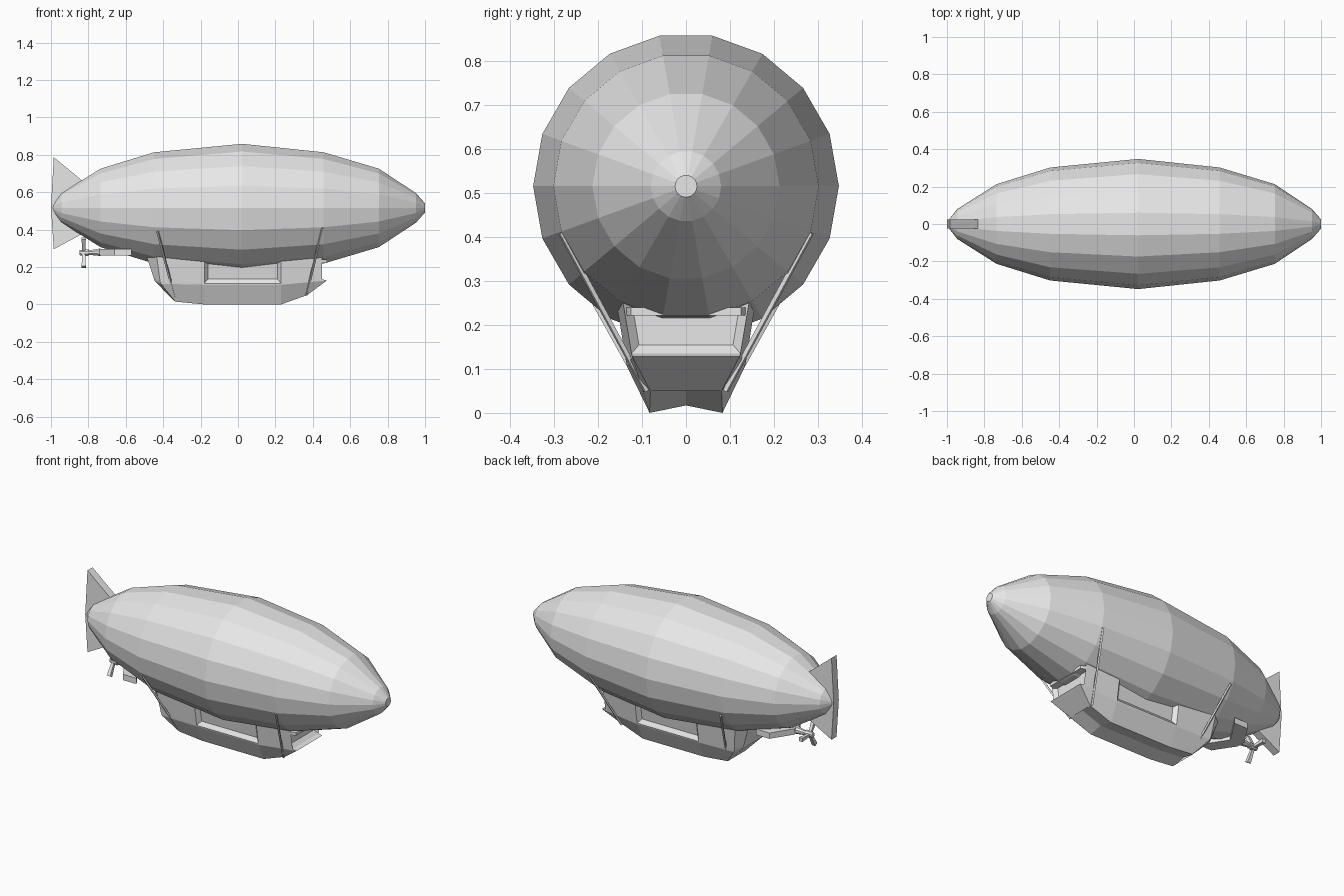
import bpy, bmesh
from math import sin, cos, radians
from mathutils import Vector

cube = bpy.data.objects.get("Cube")
if cube:
    bpy.data.objects.remove(cube, do_unlink=True)

grey = bpy.data.materials.new("plain grey")
grey.use_nodes = True
colour = (0.8, 0.8, 0.8, 1)
grey.diffuse_color = colour
grey.node_tree.nodes["Principled BSDF"].inputs["Base Color"].default_value = colour


def finish(bm, name):
    bmesh.ops.recalc_face_normals(bm, faces=bm.faces)
    mesh = bpy.data.meshes.new(name)
    bm.to_mesh(mesh)
    bm.free()
    mesh.materials.append(grey)
    obj = bpy.data.objects.new(name, mesh)
    bpy.context.collection.objects.link(obj)
    return obj


def loft(bm, rings, closed=True):
    """Skin a row of equal rings; return the side faces, one list per span."""
    rows = [[bm.verts.new(p) for p in ring] for ring in rings]
    n = len(rows[0])
    spans = []
    for a, b in zip(rows, rows[1:]):
        spans.append([bm.faces.new((a[i], a[(i + 1) % n], b[(i + 1) % n], b[i]))
                      for i in range(n)])
    if closed:
        bm.faces.new(rows[0])
        bm.faces.new(rows[-1])
    return rows, spans


def prism(name, outline, lo, hi, place):
    """Extrude a flat outline between two depths."""
    bm = bmesh.new()
    loft(bm, [[place(a, b, d) for a, b in outline] for d in (lo, hi)])
    return finish(bm, name)


def tube(name, start, end, r1, r2, sides):
    start, end = Vector(start), Vector(end)
    turn = (end - start).to_track_quat('Z', 'Y')
    bm = bmesh.new()
    rings = []
    for centre, r in ((start, r1), (end, r2)):
        rings.append([centre + turn @ Vector((r * cos(radians(360 * (i + .5) / sides)),
                                              r * sin(radians(360 * (i + .5) / sides)), 0))
                      for i in range(sides)])
    loft(bm, rings)
    return finish(bm, name)


# Gas envelope: eighteen-sided spindle
AXIS = 0.516
profile = [(-.988, .025), (-.945, .08), (-.735, .213), (-.448, .302), (.022, .348),
           (.458, .302), (.753, .213), (.952, .08), (1, .025)]
bm = bmesh.new()
loft(bm, [[(x, r * cos(radians(20 * i)), AXIS + r * sin(radians(20 * i)))
           for i in range(18)] for x, r in profile])
finish(bm, "envelope")

# Tail fin
prism("tail_fin", [(-.985, .787), (-.8, .635), (-.8, .395), (-.985, .295), (-1, .52)],
      -.024, .024, lambda a, b, d: (a, d, b))

# Gondola: stations from rear to front, each top, sill, belt, bottom
stations = [
    [(-.49, .11, .26), (-.45, .097, .14), (-.445, .095, .125), (-.345, .07, .022)],
    [(-.435, .155, .26), (-.417, .137, .125), (-.412, .135, .11), (-.335, .083, .015)],
    [(-.18, .158, .25), (-.18, .136, .113), (-.18, .134, .105), (-.18, .083, 0)],
    [(.23, .158, .25), (.23, .136, .113), (.23, .134, .105), (.23, .083, 0)],
    [(.45, .145, .26), (.45, .124, .135), (.475, .122, .128), (.37, .081, .05)],
]
bm = bmesh.new()
rings = []
for half in stations:
    x, y, z = half[-1]
    rings.append(half + [(x, 0, z + .017)] + [(px, -py, pz) for px, py, pz in reversed(half)])
rows, spans = loft(bm, rings, closed=False)
panes = []
for row in (rows[0], rows[-1]):
    for i in range(3):
        face = bm.faces.new((row[i], row[i + 1], row[7 - i], row[8 - i]))
        if i == 0 and row is rows[-1]:
            panes.append(face)
    bm.faces.new(row[3:6])
panes += [spans[2][0], spans[2][7]]
bmesh.ops.recalc_face_normals(bm, faces=bm.faces)
# Recessed windows at the front and both sides
bmesh.ops.inset_individual(bm, faces=panes, thickness=.02, depth=-.022, use_even_offset=True)
finish(bm, "gondola")

# Lip above the front window
prism("front_window_lip", [(.43, .14), (.475, .125), (.475, -.125), (.43, -.14)],
      .222, .24, lambda a, b, d: (a, b, d))

# Suspension struts
for side, label in ((1, "left"), (-1, "right")):
    tube("front_strut_" + label, (.452, side * .285, .41), (.366, side * .09, .05),
         .007, .007, 4)
    tube("rear_strut_" + label, (-.43, side * .285, .39), (-.338, side * .088, .035),
         .007, .007, 4)

# Swept engine bracket under the tail
half = [(-.57, .15), (-.66, .15), (-.74, .028)]
prism("engine_bracket", half + [(x, -y) for x, y in reversed(half)] + [(-.665, 0)],
      .262, .297, lambda a, b, d: (a, b, d))

# Propeller shaft, hub and three blades
HUB = Vector((-.825, 0, .277))
tube("propeller_shaft", (-.735, 0, .279), (-.805, 0, .277), .022, .012, 8)
tube("propeller_hub", HUB + Vector((.025, 0, 0)), HUB - Vector((.022, 0, 0)), .02, .015, 8)
for k in range(3):
    a = radians(120 * k)
    out = Vector((0, cos(a), sin(a)))
    tube("propeller_blade_%d" % (k + 1), HUB + out * .008, HUB + out * .088, .011, .016, 4)
